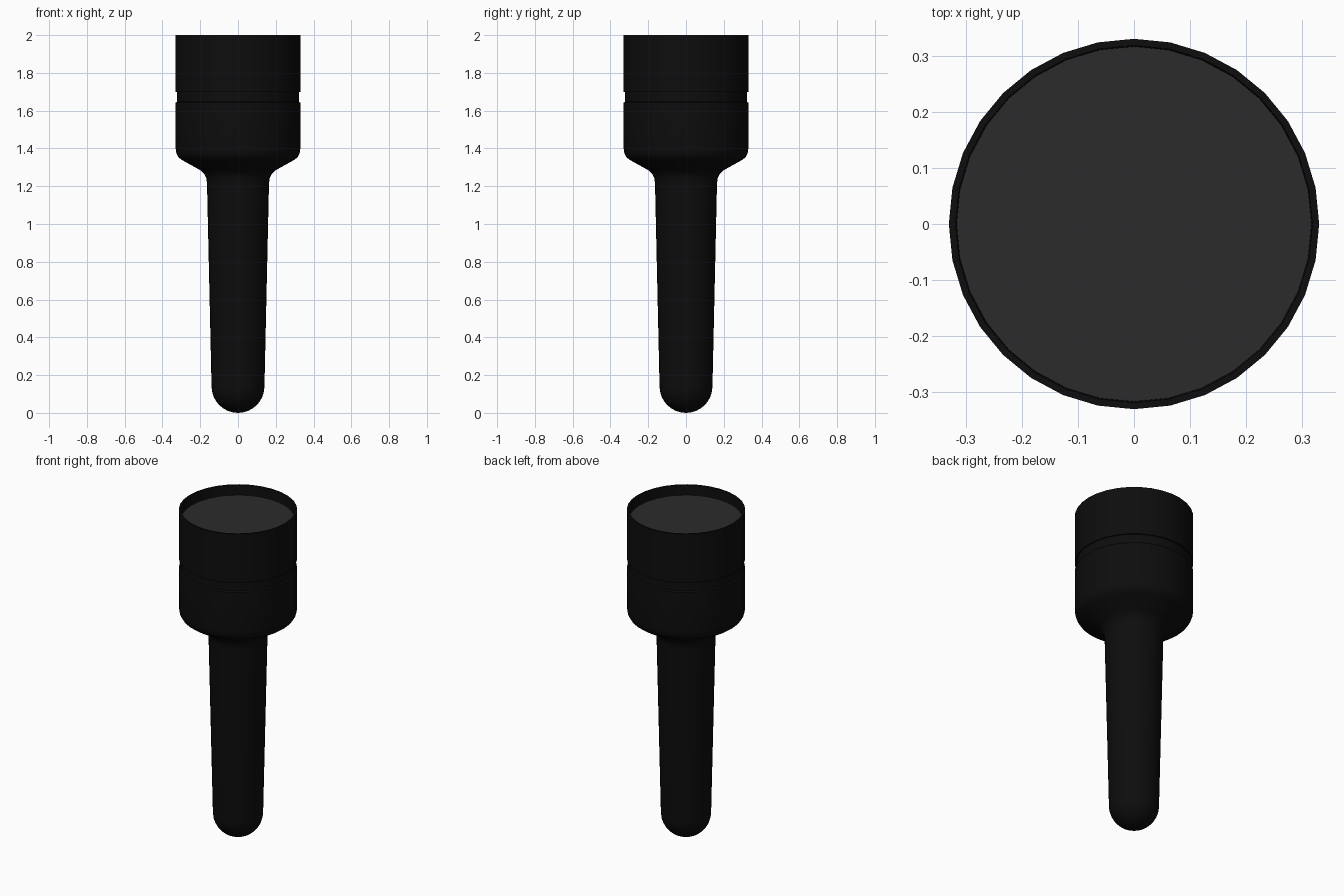
import bpy, bmesh
from math import sin, cos, pi, radians

if "Cube" in bpy.data.objects:
    bpy.data.objects.remove(bpy.data.objects["Cube"])

SIDES = 32

def material(name, v):
    m = bpy.data.materials.new(name)
    m.diffuse_color = (v, v, v, 1)
    m.use_nodes = True
    m.node_tree.nodes["Principled BSDF"].inputs["Base Color"].default_value = m.diffuse_color
    return m

def lathe(name, profile, mat):
    """Revolve (radius, z) points around the z axis."""
    bm = bmesh.new()
    verts = [bm.verts.new((r, 0, z)) for r, z in profile]
    edges = [bm.edges.new(p) for p in zip(verts, verts[1:])]
    bmesh.ops.spin(bm, geom=verts + edges, cent=(0, 0, 0), axis=(0, 0, 1),
                   angle=2 * pi, steps=SIDES, use_merge=True)
    bmesh.ops.remove_doubles(bm, verts=bm.verts, dist=1e-5)
    bmesh.ops.recalc_face_normals(bm, faces=bm.faces)
    me = bpy.data.meshes.new(name)
    bm.to_mesh(me)
    bm.free()
    ob = bpy.data.objects.new(name, me)
    bpy.context.collection.objects.link(ob)
    me.materials.append(mat)
    bpy.ops.object.select_all(action='DESELECT')
    ob.select_set(True)
    bpy.context.view_layer.objects.active = ob
    bpy.ops.object.shade_smooth_by_angle(angle=radians(35))
    return ob

black = material("black_metal", 0.004)
grey = material("dark_glass", 0.024)

# Body: rounded tail, tapered handle, flared head with groove, recessed rim
tail = [(0.14 * sin(a), 0.14 - 0.14 * cos(a))
        for a in (i * pi / 16 for i in range(9))]
head = [(0.164, 1.21), (0.167, 1.24), (0.178, 1.265), (0.20, 1.285),
        (0.295, 1.338), (0.315, 1.353), (0.326, 1.373), (0.33, 1.40),
        (0.33, 1.642), (0.322, 1.648), (0.322, 1.70), (0.33, 1.70),
        (0.33, 2.0), (0.318, 2.0), (0.316, 1.94)]
lathe("torch_body", tail + head, black)

# Lens set below the rim
lathe("lens", [(0, 1.94), (0.316, 1.94)], grey)
lens = bpy.data.objects["lens"].data
if lens.polygons[0].normal.z < 0:
    lens.flip_normals()
